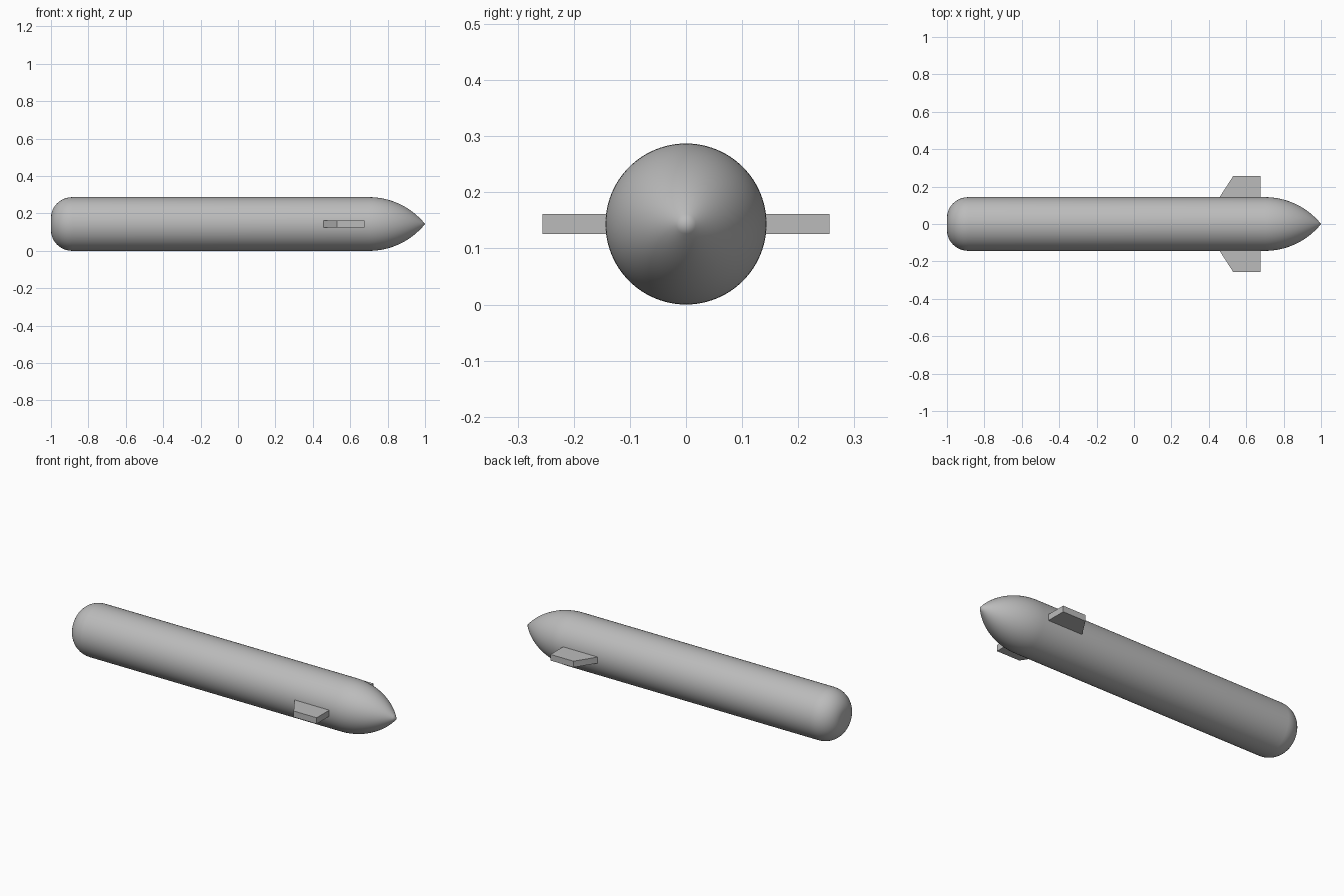
import bpy, bmesh, math

cube = bpy.data.objects.get("Cube")
if cube:
    bpy.data.objects.remove(cube)

R = 0.1435           # hull radius, also the axis height
NOSE_X, TAIL_X = 0.70, -0.885
FILLET = 0.11        # rounding of the tail edge

grey = bpy.data.materials.new("light_grey")
grey.use_nodes = True
grey.diffuse_color = (0.5, 0.5, 0.5, 1)
grey.node_tree.nodes["Principled BSDF"].inputs["Base Color"].default_value = (0.5, 0.5, 0.5, 1)


def add_object(name, bm):
    bmesh.ops.recalc_face_normals(bm, faces=bm.faces)
    mesh = bpy.data.meshes.new(name)
    bm.to_mesh(mesh)
    bm.free()
    obj = bpy.data.objects.new(name, mesh)
    mesh.materials.append(grey)
    bpy.context.collection.objects.link(obj)
    obj.location.z = R
    return obj


# Hull profile: flat tail disc, rounded edge, long tube, pointed ogive nose
profile = [(-1, 0)]
for i in range(13):
    a = math.pi / 2 * i / 12
    profile.append((TAIL_X - (1 + TAIL_X) * math.cos(a), R - FILLET + FILLET * math.sin(a)))
length = 1 - NOSE_X
arc = (R * R + length * length) / (2 * R)
for i in range(21):
    x = length * i / 20
    profile.append((NOSE_X + x, max(0, R - arc + math.sqrt(arc * arc - x * x))))

bm = bmesh.new()
verts = [bm.verts.new((x, 0, r)) for x, r in profile]
edges = [bm.edges.new(pair) for pair in zip(verts, verts[1:])]
bmesh.ops.spin(bm, geom=verts + edges, cent=(0, 0, 0), axis=(1, 0, 0),
               angle=math.tau, steps=96, use_merge=True)
bmesh.ops.remove_doubles(bm, verts=bm.verts, dist=1e-5)
hull = add_object("hull", bm)
bpy.context.view_layer.objects.active = hull
hull.select_set(True)
bpy.ops.object.shade_smooth_by_angle(angle=math.radians(35))

# Diving fins: swept slabs on both sides, rooted inside the hull
for name, side in (("front_fin", -1), ("rear_fin", 1)):
    bm = bmesh.new()
    outline = [(0.436, 0.11), (0.53, 0.256), (0.675, 0.256), (0.675, 0.11)]
    face = bm.faces.new([bm.verts.new((x, side * y, -0.0175)) for x, y in outline])
    out = bmesh.ops.extrude_face_region(bm, geom=[face])
    bmesh.ops.translate(bm, vec=(0, 0, 0.035),
                        verts=[v for v in out["geom"] if isinstance(v, bmesh.types.BMVert)])
    add_object(name, bm)
